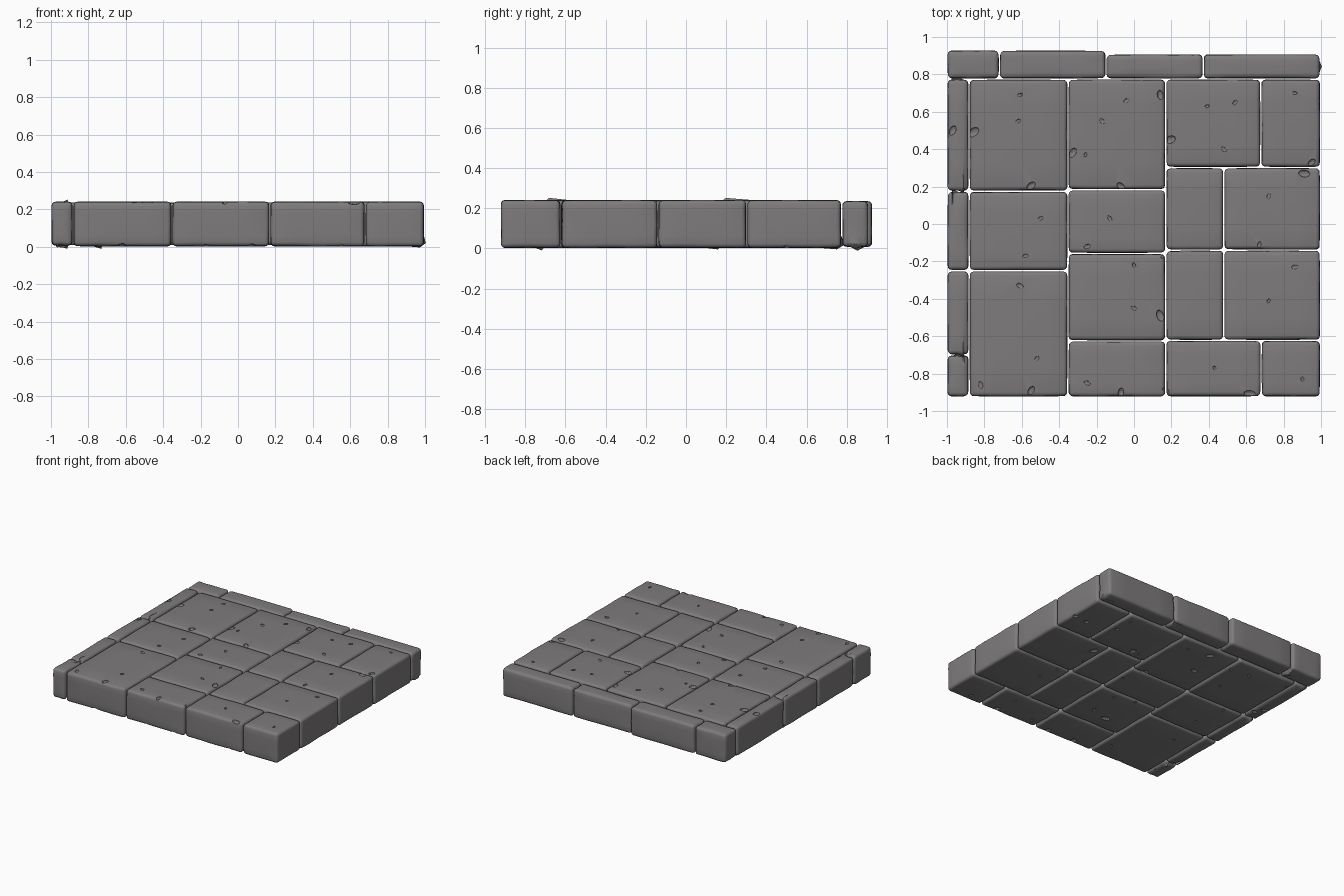
import bpy, bmesh, random
from mathutils import Vector, Matrix

if "Cube" in bpy.data.objects:
    bpy.data.objects.remove(bpy.data.objects["Cube"])

random.seed(4)
stone = bpy.data.materials.new("grey stone")
stone.diffuse_color = (0.21, 0.2, 0.205, 1)
stone.use_nodes = True
stone.node_tree.nodes["Principled BSDF"].inputs["Base Color"].default_value = stone.diffuse_color

# Block footprints: x0, x1, y0, y1
rear_row = [(-1, -.72, .775, .93), (-.72, -.15, .775, .93),
            (-.15, .37, .775, .91), (.37, .995, .775, .91)]
left_strip = [(-1, -.882, .175, .775), (-1, -.882, -.25, .175),
              (-1, -.882, -.7, -.25), (-1, -.882, -.925, -.7)]
paving = [(-.882, -.353, .175, .775), (-.882, -.353, -.25, .175),
          (-.882, -.353, -.925, -.25),
          (-.353, .17, .183, .775), (-.353, .17, -.157, .183),
          (-.353, .17, -.625, -.157), (-.353, .17, -.925, -.625),
          (.17, .678, .302, .775), (.678, .997, .302, .775),
          (.17, .48, -.14, .302), (.48, .997, -.14, .302),
          (.17, .48, -.622, -.14), (.48, .997, -.622, -.14),
          (.17, .68, -.925, -.622), (.68, .997, -.925, -.622)]

# Pits and edge chips, grouped by size: x, y
pits = [(-.61, .69), (-.62, .55), (-.26, .37), (-.17, .55), (-.04, .66),
        (.54, .65), (.39, .63), (.86, .7), (.48, .4), (.16, -.17), (0, -.22),
        (0, -.45), (-.25, -.12), (-.13, .03), (-.5, .03), (-.58, -.17),
        (-.61, -.33), (-.52, -.72), (-.82, -.86), (-.25, -.85), (.67, -.11),
        (.72, .15), (.72, -.41), (.86, -.23), (.43, -.77), (.9, -.83)]
chips = [(-.97, .5), (-.86, .49), (-.55, .205), (-.33, .38), (-.07, .2),
         (.14, .69), (.19, .45), (.95, .33), (.14, -.49), (-.55, -.89),
         (-.07, -.9), (.17, -.89), (.62, -.91), (.91, .27)]

# Hidden cutter: flattened pebbles sunk into the top and bottom
bm = bmesh.new()
for z, flip in ((.238, 1), (.004, -1)):
    for pts, r, d in ((pits, .013, .008), (chips, .022, .014)):
        for x, y in pts:
            s = random.uniform(.8, 1.25) * r
            m = (Matrix.Translation((x * flip, y, z))
                 @ Matrix.Rotation(random.uniform(0, 3.14), 4, 'Z')
                 @ Matrix.Diagonal((s * 1.3, s * .8, d, 1)))
            bmesh.ops.create_icosphere(bm, subdivisions=2, radius=1, matrix=m)
me = bpy.data.meshes.new("pit_cutter")
bm.to_mesh(me)
bm.free()
me.materials.append(stone)
cutter = bpy.data.objects.new("pit_cutter", me)
cutter.hide_render = True
cutter.display_type = 'WIRE'
bpy.context.collection.objects.link(cutter)


def block(name, x0, x1, y0, y1, z0, z1):
    """Worn stone block: slightly uneven box with rounded edges."""
    g = .003
    lo, hi = Vector((x0 + g, y0 + g, z0)), Vector((x1 - g, y1 - g, z1))
    bm = bmesh.new()
    bmesh.ops.create_cube(bm, size=1, matrix=Matrix.Translation((lo + hi) / 2)
                          @ Matrix.Diagonal((*(hi - lo), 1)))
    bmesh.ops.subdivide_edges(bm, edges=bm.edges[:], cuts=3, use_grid_fill=True)
    sharp = [e for e in bm.edges if e.calc_face_angle(0) > 1]
    # Wear the outline inwards a little
    for v in {v for e in sharp for v in e.verts}:
        for i in range(3):
            w = random.uniform(0, .004)
            if v.co[i] > hi[i] - 1e-4:
                v.co[i] -= w
            elif v.co[i] < lo[i] + 1e-4:
                v.co[i] += w
    bmesh.ops.bevel(bm, geom=sharp, offset=.02, offset_type='OFFSET',
                    segments=3, profile=.5, affect='EDGES', clamp_overlap=True)
    bmesh.ops.recalc_face_normals(bm, faces=bm.faces[:])
    me = bpy.data.meshes.new(name)
    bm.to_mesh(me)
    bm.free()
    me.materials.append(stone)
    ob = bpy.data.objects.new(name, me)
    bpy.context.collection.objects.link(ob)
    bo = ob.modifiers.new("pits", 'BOOLEAN')
    bo.operation, bo.solver, bo.object = 'DIFFERENCE', 'EXACT', cutter
    bpy.ops.object.select_all(action='DESELECT')
    ob.select_set(True)
    bpy.context.view_layer.objects.active = ob
    bpy.ops.object.shade_smooth_by_angle(angle=.7)


for group, name, z0, z1 in ((rear_row, "rear_edge_stone", .008, .236),
                            (left_strip, "left_edge_stone", .006, .241),
                            (paving, "paving_stone", .002, .241)):
    for n, b in enumerate(group):
        block(f"{name}_{n + 1}", *b, z0, z1)
